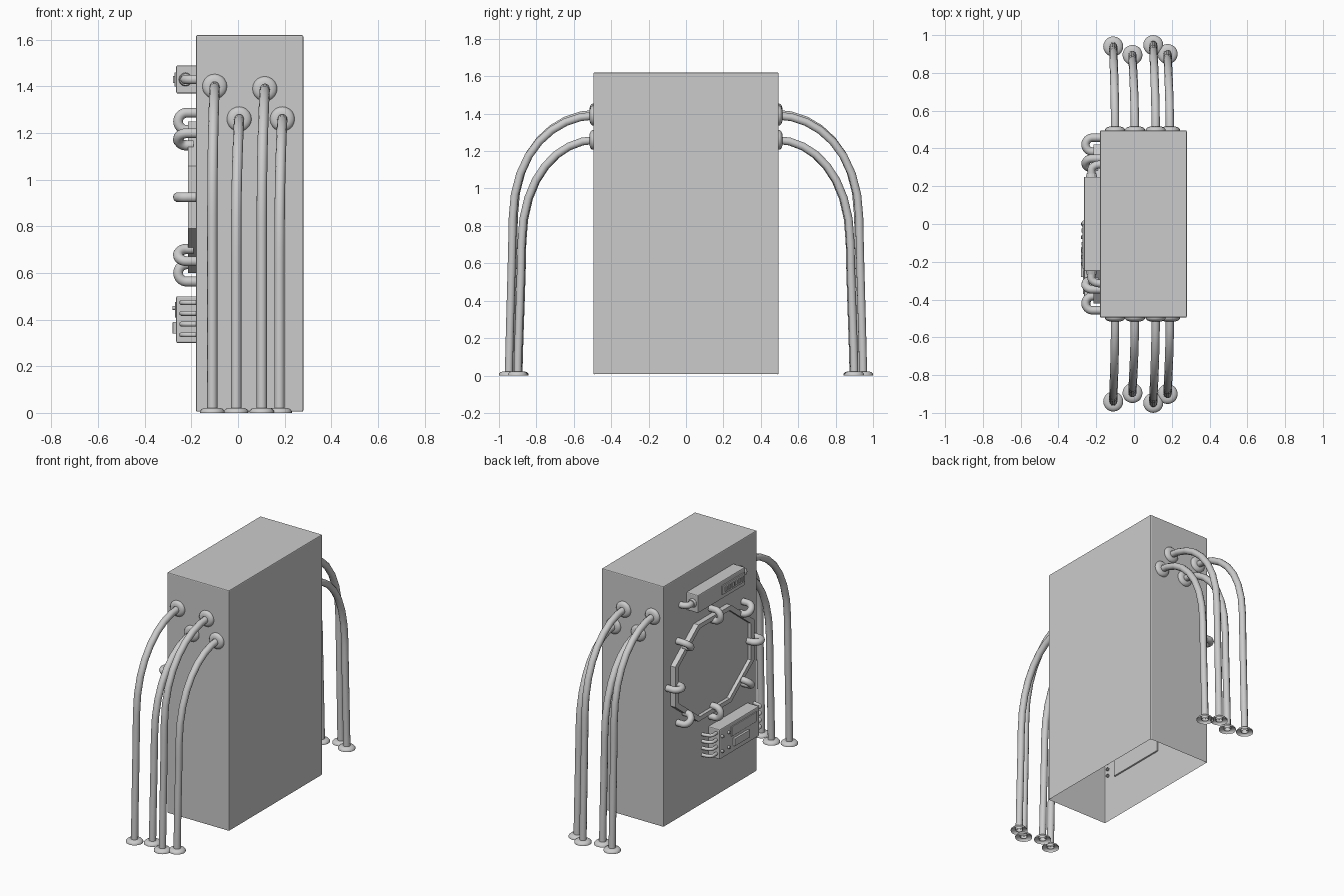
import bpy, bmesh, math
from mathutils import Matrix, Vector

if "Cube" in bpy.data.objects:
    bpy.data.objects.remove(bpy.data.objects["Cube"])

grey = bpy.data.materials.new("plain grey")
grey.use_nodes = True
grey.diffuse_color = (0.6, 0.6, 0.6, 1)
grey.node_tree.nodes["Principled BSDF"].inputs["Base Color"].default_value = (0.6, 0.6, 0.6, 1)

WALL = -0.18          # side wall carrying the equipment
CENTRE_Z = 0.925      # height of the hatch centre


def add_mesh(name, bm, smooth=False):
    mesh = bpy.data.meshes.new(name)
    bmesh.ops.recalc_face_normals(bm, faces=bm.faces)
    bm.to_mesh(mesh)
    bm.free()
    mesh.materials.append(grey)
    obj = bpy.data.objects.new(name, mesh)
    bpy.context.collection.objects.link(obj)
    for p in mesh.polygons:
        p.use_smooth = smooth
    return obj


def box(name, lo, hi, bevel=0.0, open_bottom=False):
    bm = bmesh.new()
    bmesh.ops.create_cube(bm, size=1)
    for v in bm.verts:
        v.co = [(a + b) / 2 + c * (b - a) for a, b, c in zip(lo, hi, v.co)]
    if bevel:
        bmesh.ops.bevel(bm, geom=bm.edges[:], offset=bevel, segments=2,
                        profile=0.5, affect='EDGES')
    if open_bottom:
        bottom = [f for f in bm.faces if f.normal.z < -0.9]
        bmesh.ops.delete(bm, geom=bottom, context='FACES')
    return add_mesh(name, bm)


def tube(name, knots, radius=0.022):
    """Round tube along bezier knots given as (left handle, point, right handle)."""
    curve = bpy.data.curves.new(name, 'CURVE')
    curve.dimensions = '3D'
    curve.bevel_depth = radius
    curve.bevel_resolution = 3
    curve.resolution_u = 8
    spline = curve.splines.new('BEZIER')
    spline.bezier_points.add(len(knots) - 1)
    for bp, (left, point, right) in zip(spline.bezier_points, knots):
        bp.handle_left_type = bp.handle_right_type = 'FREE'
        bp.handle_left, bp.co, bp.handle_right = left, point, right
    temp = bpy.data.objects.new(name, curve)
    bpy.context.collection.objects.link(temp)
    dg = bpy.context.evaluated_depsgraph_get()
    mesh = bpy.data.meshes.new_from_object(temp.evaluated_get(dg))
    bpy.data.objects.remove(temp)
    mesh.materials.clear()
    mesh.materials.append(grey)
    for p in mesh.polygons:
        p.use_smooth = True
    obj = bpy.data.objects.new(name, mesh)
    bpy.context.collection.objects.link(obj)
    return obj


def flange(name, location, axis):
    """Hollow domed collar standing on a surface along an axis."""
    profile = [(0.053, 0), (0.053, 0.008), (0.045, 0.017), (0.032, 0.022), (0.02, 0.022)]
    bm = bmesh.new()
    verts = [bm.verts.new((r, 0, h)) for r, h in profile]
    edges = [bm.edges.new(pair) for pair in zip(verts, verts[1:])]
    bmesh.ops.spin(bm, geom=verts + edges, cent=(0, 0, 0), axis=(0, 0, 1),
                   angle=math.tau, steps=20)
    bmesh.ops.remove_doubles(bm, verts=bm.verts, dist=0.0005)
    turn = Vector((0, 0, 1)).rotation_difference(Vector(axis)).to_matrix().to_4x4()
    bm.transform(Matrix.Translation(location) @ turn)
    return add_mesh(name, bm, True)


def stud(name, location, radius, depth, axis):
    bm = bmesh.new()
    bmesh.ops.create_cone(bm, cap_ends=True, segments=12, radius1=radius,
                          radius2=radius * 0.85, depth=depth)
    turn = Vector((0, 0, 1)).rotation_difference(Vector(axis)).to_matrix().to_4x4()
    bm.transform(Matrix.Translation(location) @ turn)
    return add_mesh(name, bm)


# Main cabinet, open underneath
box("cabinet", (WALL, -0.495, 0.005), (0.28, 0.495, 1.62), 0.006, open_bottom=True)

# Drooping pipes on both ends: wall x, foot x, wall z, foot distance
pipes = [(-0.10, -0.11, 1.40, 0.94), (0.005, -0.008, 1.26, 0.895),
         (0.115, 0.102, 1.39, 0.947), (0.19, 0.178, 1.26, 0.90)]
for side, end in ((-1, "front"), (1, "back")):
    for i, (xw, xf, z, d) in enumerate(pipes, 1):
        knee = d - 0.02
        start = Vector((xw, side * 0.48, z))
        bend = Vector((xf, side * knee, z - 0.55))
        foot = Vector((xf, side * d, 0.005))
        reach = Vector((0, side * (knee - 0.48) * 0.5, 0))
        rise = Vector((0, -side * 0.004, 0.36))
        tube(f"{end}_pipe_{i}", [(start - reach, start, start + reach),
                                 (bend + rise, bend, bend - rise * 0.6),
                                 (foot + rise * 0.5, foot, foot - rise * 0.5)])
        flange(f"{end}_pipe_{i}_collar", (xw, side * 0.493, z), (0, side, 0))
        flange(f"{end}_pipe_{i}_foot", (xf, side * d, 0), (0, 0, 1))

# Stretched octagonal hatch: raised rim around a shallow bulging pane
HALF_Y, HALF_Z = 0.42, 0.325
rings = [(1.0, 0.0), (1.0, 0.035), (0.91, 0.035), (0.91, 0.012),
         (0.7, 0.017), (0.4, 0.022), (0.15, 0.024)]
bm = bmesh.new()
loops = []
for scale, height in rings:
    loop = []
    for k in range(8):
        a = math.radians(22.5 + 45 * k)
        r = scale / math.cos(math.radians(22.5))
        loop.append(bm.verts.new((WALL - height, HALF_Y * r * math.cos(a),
                                  CENTRE_Z + HALF_Z * r * math.sin(a))))
    loops.append(loop)
for a, b in zip(loops, loops[1:]):
    for k in range(8):
        n = (k + 1) % 8
        bm.faces.new((a[k], a[n], b[n], b[k]))
bm.faces.new(loops[-1])
hatch = add_mesh("octagonal_hatch", bm)
for p in hatch.data.polygons:
    p.use_smooth = p.index >= 24

# Eight curved clamps holding the hatch rim to the wall
for k in range(8):
    a = math.radians(45 * k)
    out = Vector((0, math.cos(a), math.sin(a)))
    grow = 1.08 if k % 2 else 1.0
    mid = Vector((0, HALF_Y * out.y * grow, CENTRE_Z + HALF_Z * out.z * grow))
    lift = Vector((-1, 0, 0))
    outer, inner = mid + out * 0.037, mid - out * 0.037
    outer_base, inner_base = outer - lift * WALL * 0.95, inner - lift * WALL * 1.05
    outer_top, inner_top = outer + lift * 0.22, inner + lift * 0.22
    outer_base.x, inner_base.x = -0.172, -0.19
    peak = mid + lift * 0.257
    tube(f"hatch_clamp_{k + 1}", [
        (outer_base, outer_base, outer_base.lerp(outer_top, 0.33)),
        (outer_base.lerp(outer_top, 0.67), outer_top, outer_top + lift * 0.02),
        (peak + out * 0.02, peak, peak - out * 0.02),
        (inner_top + lift * 0.02, inner_top, inner_top.lerp(inner_base, 0.33)),
        (inner_top.lerp(inner_base, 0.67), inner_base, inner_base)])


def elbow(name, y, side, z, radius, x=-0.225, reach=0.065):
    """Tube leaving a box end and turning into the wall."""
    start = Vector((x, y - side * 0.01, z))
    end = Vector((-0.172, y + side * reach, z))
    turn = Vector((x + 0.005, y + side * (reach - 0.015), z))
    k = Vector((0.012, side * 0.012, 0))
    tube(name, [(start, start, start.lerp(turn, 0.5)),
                (turn - k, turn, turn + k),
                (end - Vector((0.02, 0, 0)), end, end)], radius)


# Upper long box with a button plate and an elbow at each end
box("upper_box", (-0.265, -0.25, 1.37), (-0.17, 0.25, 1.49), 0.006)
box("upper_plate", (-0.273, -0.235, 1.40), (-0.26, 0.0, 1.46), 0.002)
for i in range(6):
    y = -0.21 + i * 0.035
    box(f"upper_button_{i + 1}", (-0.278, y - 0.01, 1.415), (-0.27, y + 0.01, 1.445))
for side, end in ((-1, "front"), (1, "back")):
    elbow(f"upper_{end}_elbow", side * 0.25, side, 1.43, 0.021)
    stud(f"upper_{end}_socket", (-0.225, side * 0.257, 1.43), 0.03, 0.02, (0, side, 0))

# Lower control box with panels, studs and four hoses at each end
box("lower_box", (-0.265, -0.40, 0.30), (-0.17, 0.02, 0.50), 0.006)
box("lower_panel", (-0.28, -0.28, 0.34), (-0.26, -0.12, 0.39), 0.002)
box("lower_screen", (-0.271, -0.37, 0.41), (-0.26, -0.10, 0.475), 0.002)
for y in (-0.07, 0.0):
    for z in (0.35, 0.45):
        stud("lower_stud", (-0.27, y, z), 0.01, 0.02, (-1, 0, 0))
for side, y, end in ((-1, -0.40, "front"), (1, 0.02, "back")):
    for i in range(4):
        elbow(f"lower_{end}_hose_{i + 1}", y, side, 0.335 + i * 0.046, 0.011, -0.24)
